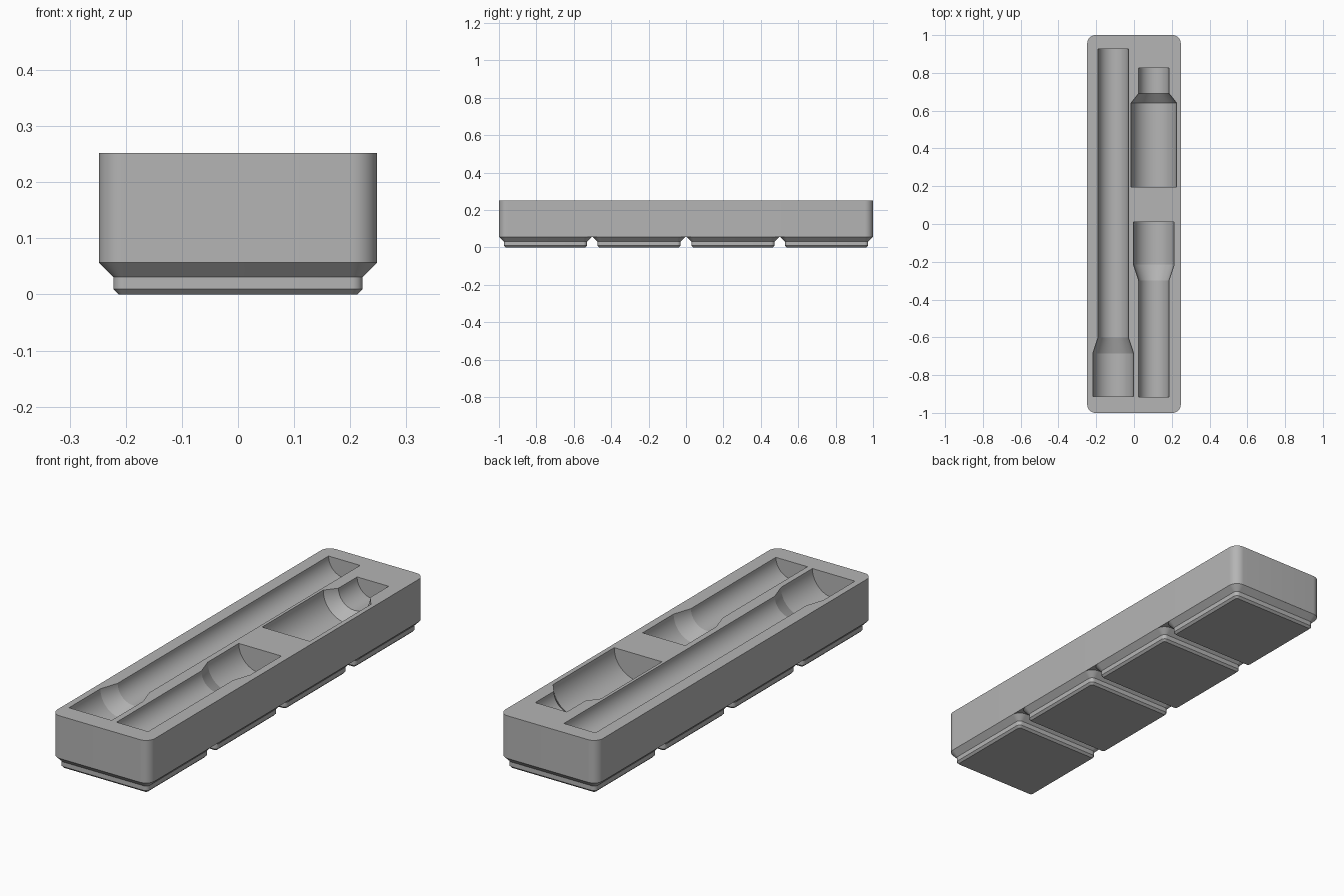
import bpy, bmesh, math

cube = bpy.data.objects.get("Cube")
if cube:
    bpy.data.objects.remove(cube, do_unlink=True)

TOP, BASE = 0.252, 0.0567
WIDTH, LENGTH, PITCH = 0.2477, 1.0, 0.5015

grey = bpy.data.materials.new("plain_grey")
grey.use_nodes = True
colour = (0.46, 0.46, 0.46, 1)
grey.diffuse_color = colour
grey.node_tree.nodes["Principled BSDF"].inputs["Base Color"].default_value = colour


def make_object(name, bm):
    bmesh.ops.recalc_face_normals(bm, faces=bm.faces)
    mesh = bpy.data.meshes.new(name)
    bm.to_mesh(mesh)
    bm.free()
    mesh.materials.append(grey)
    obj = bpy.data.objects.new(name, mesh)
    bpy.context.collection.objects.link(obj)
    return obj


def activate(obj):
    bpy.ops.object.select_all(action='DESELECT')
    obj.select_set(True)
    bpy.context.view_layer.objects.active = obj


def smooth(obj):
    activate(obj)
    bpy.ops.object.shade_smooth_by_angle(angle=math.radians(11))


def rounded_ring(bm, hx, hy, r, z, cy=0, steps=12):
    """Loop of vertices around a rounded rectangle."""
    ring = []
    for q, (sx, sy) in enumerate([(1, 1), (-1, 1), (-1, -1), (1, -1)]):
        for i in range(steps + 1):
            a = math.pi / 2 * (q + i / steps)
            ring.append(bm.verts.new((sx * (hx - r) + r * math.cos(a),
                                      cy + sy * (hy - r) + r * math.sin(a), z)))
    return ring


def loft(bm, rings):
    """Skin neighbouring rings and cap both ends."""
    n = len(rings[0])
    for a, b in zip(rings, rings[1:]):
        for i in range(n):
            j = (i + 1) % n
            bm.faces.new((a[i], a[j], b[j], b[i]))
    bm.faces.new(rings[0][::-1])
    bm.faces.new(rings[-1])


# Main block
bm = bmesh.new()
loft(bm, [rounded_ring(bm, WIDTH, LENGTH, 0.0448, z) for z in (BASE, TOP)])
block = make_object("tray_block", bm)

# Pockets: turned tool shapes sunk to their centre line, as (y, radius)
pockets = {
    "long_pocket": (-0.11, [(-0.912, 0.108), (-0.685, 0.108), (-0.6, 0.08), (0.927, 0.08)]),
    "short_pocket": (0.105, [(-0.915, 0.08), (-0.3, 0.08), (-0.215, 0.108), (0.01, 0.108)]),
    "wide_pocket": (0.105, [(0.197, 0.121), (0.64, 0.121), (0.692, 0.08), (0.827, 0.08)]),
}
SEGMENTS = 72
for name, (cx, profile) in pockets.items():
    bm = bmesh.new()
    rings = []
    for y, r in profile:
        angles = [math.tau * i / SEGMENTS for i in range(SEGMENTS)]
        rings.append([bm.verts.new((cx + r * math.cos(a), y, TOP + r * math.sin(a)))
                      for a in angles])
    loft(bm, rings)
    cutter = make_object(name + "_cutter", bm)
    cutter.hide_render = True
    cut = block.modifiers.new(name, 'BOOLEAN')
    cut.operation = 'DIFFERENCE'
    cut.solver = 'EXACT'
    cut.object = cutter
    activate(block)
    bpy.ops.object.modifier_apply(modifier=cut.name)
    bpy.data.objects.remove(cutter, do_unlink=True)
smooth(block)

# Four stepped feet, as (half size, corner radius, height)
foot_steps = [(0.2125, 0.0096, 0), (0.2221, 0.0191, 0.0096),
              (0.2221, 0.0191, 0.031), (WIDTH, 0.0448, BASE)]
for k in range(4):
    cy = (k - 1.5) * PITCH
    bm = bmesh.new()
    loft(bm, [rounded_ring(bm, h, h, r, z, cy) for h, r, z in foot_steps])
    smooth(make_object(f"foot_{k + 1}", bm))
